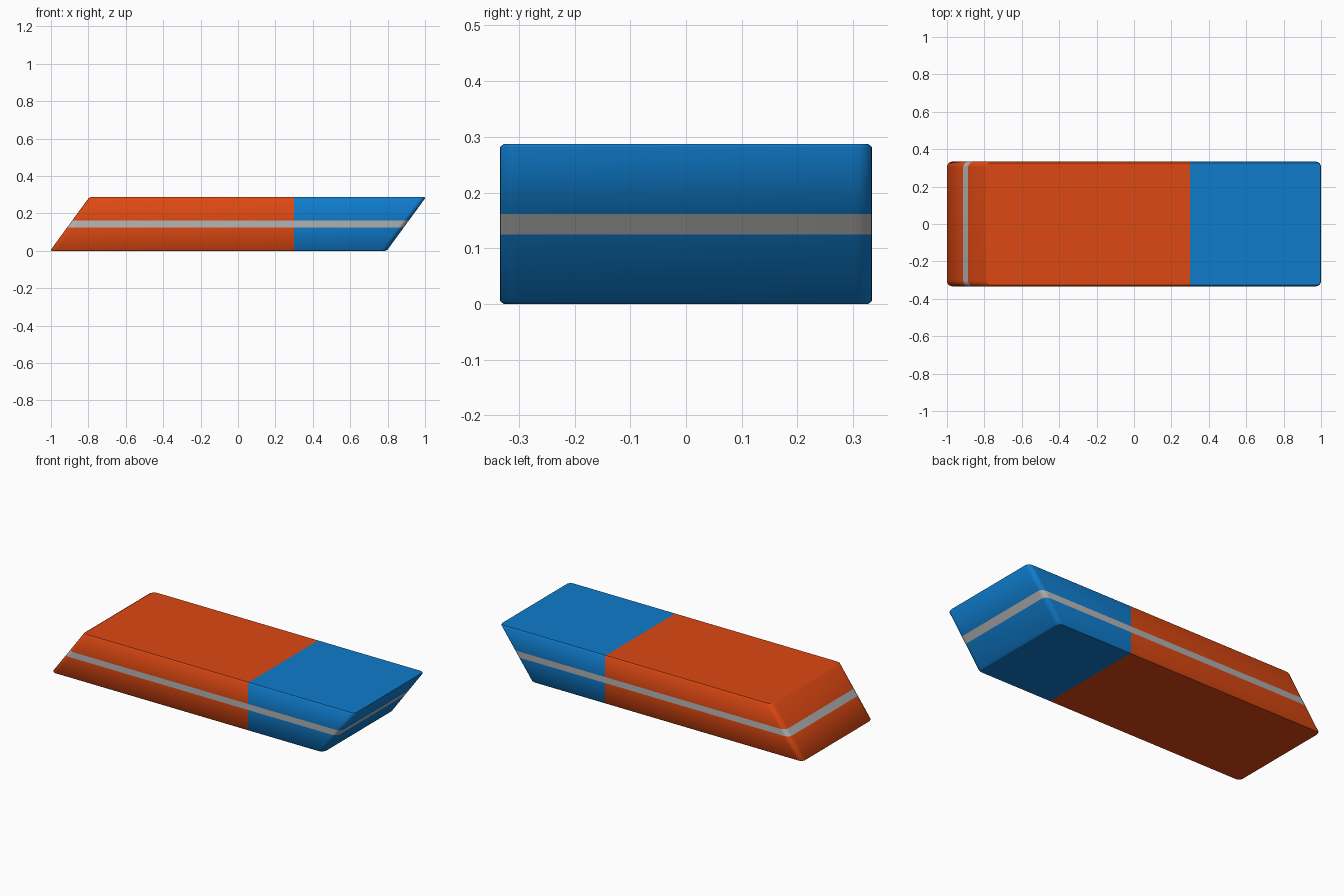
import bpy, bmesh, math

if "Cube" in bpy.data.objects:
    bpy.data.objects.remove(bpy.data.objects["Cube"])

HEIGHT, HALF_L, HALF_W = 0.287, 0.90, 0.334
SLANT, RADIUS, SPLIT_X = 0.21, 0.032, 0.30
STRIPE = (0.125, 0.161)
# (height, inset) of each ring, from the bottom edge to the top edge
LEVELS = [(0, 0.007), (0.006, 0), (STRIPE[0], 0), (STRIPE[1], 0),
          (HEIGHT - 0.006, 0), (HEIGHT, 0.007)]


def material(name, colour):
    m = bpy.data.materials.new(name)
    m.diffuse_color = (*colour, 1)
    m.use_nodes = True
    m.node_tree.nodes["Principled BSDF"].inputs["Base Color"].default_value = m.diffuse_color
    return m


def ring(bm, z, inset, steps=5):
    """Rounded rectangle, slid along x to follow the slanted ends."""
    shift = (z / HEIGHT - 0.5) * SLANT
    r = RADIUS - inset
    verts = []
    for q, (sx, sy) in enumerate([(1, 1), (-1, 1), (-1, -1), (1, -1)]):
        for i in range(steps + 1):
            a = (q + i / steps) * math.pi / 2
            x = sx * (HALF_L - RADIUS) + r * math.cos(a) + shift
            y = sy * (HALF_W - RADIUS) + r * math.sin(a)
            verts.append(bm.verts.new((x, y, z)))
    return verts


# Slanted eraser body
bm = bmesh.new()
rings = [ring(bm, z, inset) for z, inset in LEVELS]
n = len(rings[0])
for low, high in zip(rings, rings[1:]):
    for i in range(n):
        j = (i + 1) % n
        bm.faces.new((low[i], low[j], high[j], high[i]))
bm.faces.new(rings[0][::-1])
bm.faces.new(rings[-1])

# Colour boundary between the long and the short end
bmesh.ops.bisect_plane(bm, geom=bm.verts[:] + bm.edges[:] + bm.faces[:],
                       plane_co=(SPLIT_X, 0, 0), plane_no=(1, 0, 0))
bmesh.ops.recalc_face_normals(bm, faces=bm.faces[:])

# Orange end, blue end and the grey stripe running round the sides
for f in bm.faces:
    c = f.calc_center_median()
    f.smooth = abs(f.normal.z) < 0.99
    if f.smooth and STRIPE[0] < c.z < STRIPE[1]:
        f.material_index = 2
    else:
        f.material_index = 1 if c.x > SPLIT_X and min(v.co.x for v in f.verts) > SPLIT_X - 1e-4 else 0

mesh = bpy.data.meshes.new("eraser")
bm.to_mesh(mesh)
bm.free()
for name, colour in [("orange rubber", (0.72, 0.065, 0.006)),
                     ("blue rubber", (0.005, 0.20, 0.60)),
                     ("grey stripe", (0.45, 0.45, 0.45))]:
    mesh.materials.append(material(name, colour))
eraser = bpy.data.objects.new("eraser", mesh)
bpy.context.collection.objects.link(eraser)
